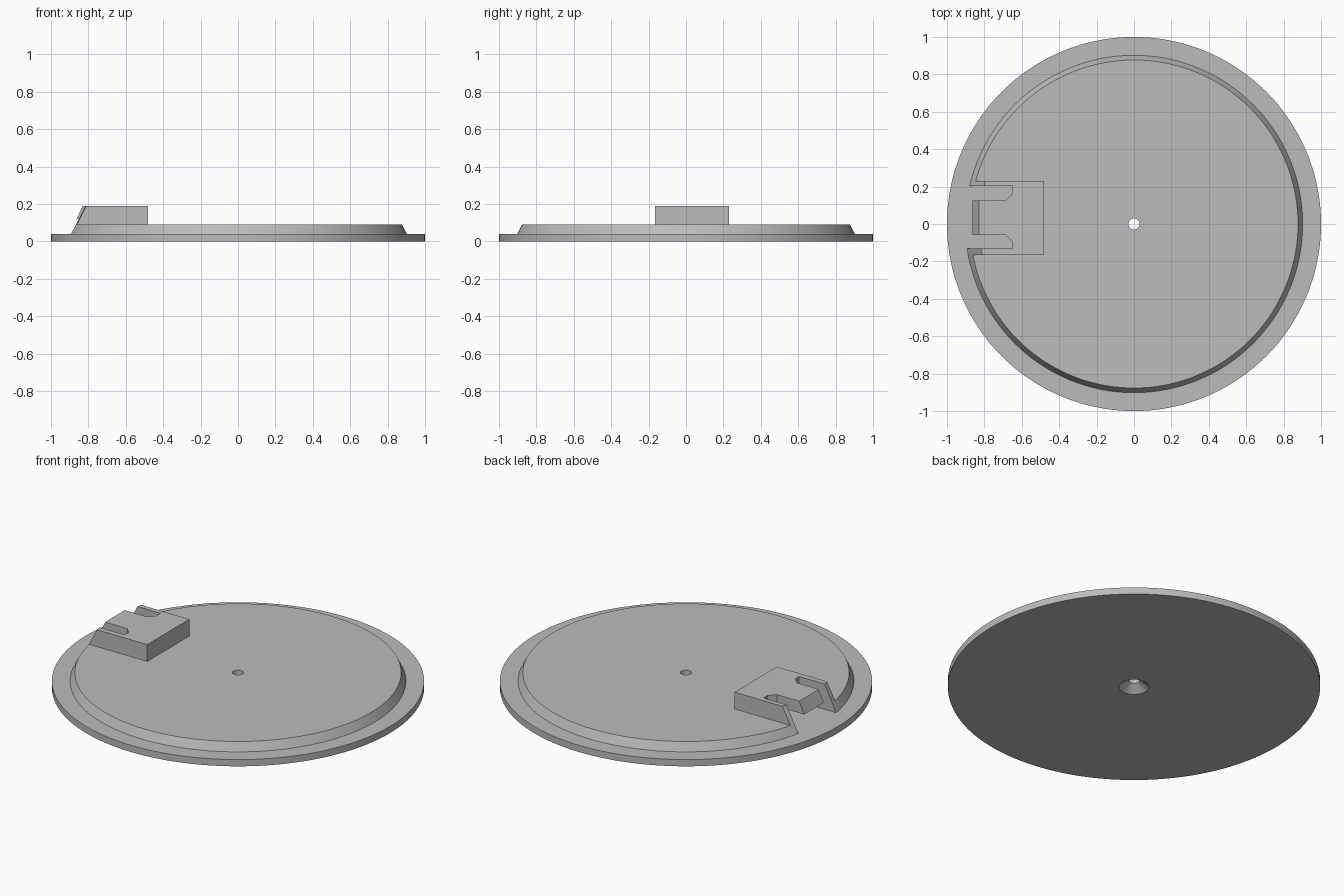
import bpy, bmesh, math

cube = bpy.data.objects.get("Cube")
if cube:
    bpy.data.objects.remove(cube, do_unlink=True)

grey = bpy.data.materials.new("plain grey")
grey.use_nodes = True
colour = (0.5, 0.5, 0.5, 1)
grey.diffuse_color = colour
grey.node_tree.nodes["Principled BSDF"].inputs["Base Color"].default_value = colour


def finish(name, bm):
    bmesh.ops.recalc_face_normals(bm, faces=bm.faces)
    mesh = bpy.data.meshes.new(name)
    bm.to_mesh(mesh)
    bm.free()
    mesh.materials.append(grey)
    obj = bpy.data.objects.new(name, mesh)
    bpy.context.collection.objects.link(obj)
    return obj


def lathe(name, profile, steps=144):
    """Revolve a closed (radius, z) outline around the z axis."""
    bm = bmesh.new()
    rings = []
    for i in range(steps):
        a = math.tau * i / steps
        rings.append([bm.verts.new((r * math.cos(a), r * math.sin(a), z))
                      for r, z in profile])
    n = len(profile)
    for i in range(steps):
        a, b = rings[i], rings[(i + 1) % steps]
        for j in range(n):
            k = (j + 1) % n
            bm.faces.new((a[j], b[j], b[k], a[k]))
    return finish(name, bm)


def prism(name, outline, z0, z1):
    """Extrude an (x, y) outline from z0 to z1."""
    bm = bmesh.new()
    low = [bm.verts.new((x, y, z0)) for x, y in outline]
    high = [bm.verts.new((x, y, z1)) for x, y in outline]
    bm.faces.new(low)
    bm.faces.new(high)
    n = len(outline)
    for i in range(n):
        k = (i + 1) % n
        bm.faces.new((low[i], low[k], high[k], high[i]))
    return finish(name, bm)


def box(name, x0, x1, y0, y1, z0, z1):
    return prism(name, [(x0, y0), (x1, y0), (x1, y1), (x0, y1)], z0, z1)


def activate(obj):
    bpy.ops.object.select_all(action='DESELECT')
    obj.select_set(True)
    bpy.context.view_layer.objects.active = obj


def carve(obj, cutter, operation):
    mod = obj.modifiers.new("carve", 'BOOLEAN')
    mod.operation = operation
    mod.solver = 'EXACT'
    mod.object = cutter
    activate(obj)
    bpy.ops.object.modifier_apply(modifier=mod.name)


# Heights and the slope shared by the raised disc and the latch block
rim_z, disc_z, top_z = 0.04, 0.09, 0.19
hole, disc_r = 0.03, 0.902


def cone_r(z):
    return disc_r - 0.5 * (z - rim_z)


# Flange with countersunk centre hole, raised disc above it
flange = lathe("flange", [(0.08, 0), (1, 0), (1, rim_z), (hole, rim_z)])
raised_disc = lathe("raised_disc", [(hole, rim_z), (disc_r, rim_z),
                                    (cone_r(disc_z), disc_z), (hole, disc_z)])

# Latch block: a slice of the same cone carried higher
latch_block = lathe("latch_block", [(hole, disc_z), (cone_r(disc_z), disc_z),
                                    (cone_r(top_z), top_z), (hole, top_z)])
slice_box = box("slice_cutter", -1.1, -0.48, -0.165, 0.23, 0, 0.3)
carve(latch_block, slice_box, 'INTERSECT')

# Notch between the two arms
root = -0.65
notch = box("notch_cutter", -1.1, root, -0.132, 0.202, 0.02, 0.3)
for part in (raised_disc, latch_block):
    carve(part, notch, 'DIFFERENCE')
for cutter in (slice_box, notch):
    bpy.data.objects.remove(cutter, do_unlink=True)

# Spring tongue with chamfered root and slanted tip
tip = -0.83
half = [(root, 0.13), (root - 0.035, 0.092), (tip, 0.092)]
mid = 0.033
outline = [(x, mid + y) for x, y in half] + [(x, mid - y) for x, y in reversed(half)]
tongue = prism("latch_tongue", outline, 0.12, top_z)
for v in tongue.data.vertices:
    if v.co.x < tip + 0.01 and v.co.z < 0.15:
        v.co.x -= 0.033

for part in (flange, raised_disc, latch_block, tongue):
    activate(part)
    bpy.ops.object.shade_smooth_by_angle(angle=math.radians(20))
